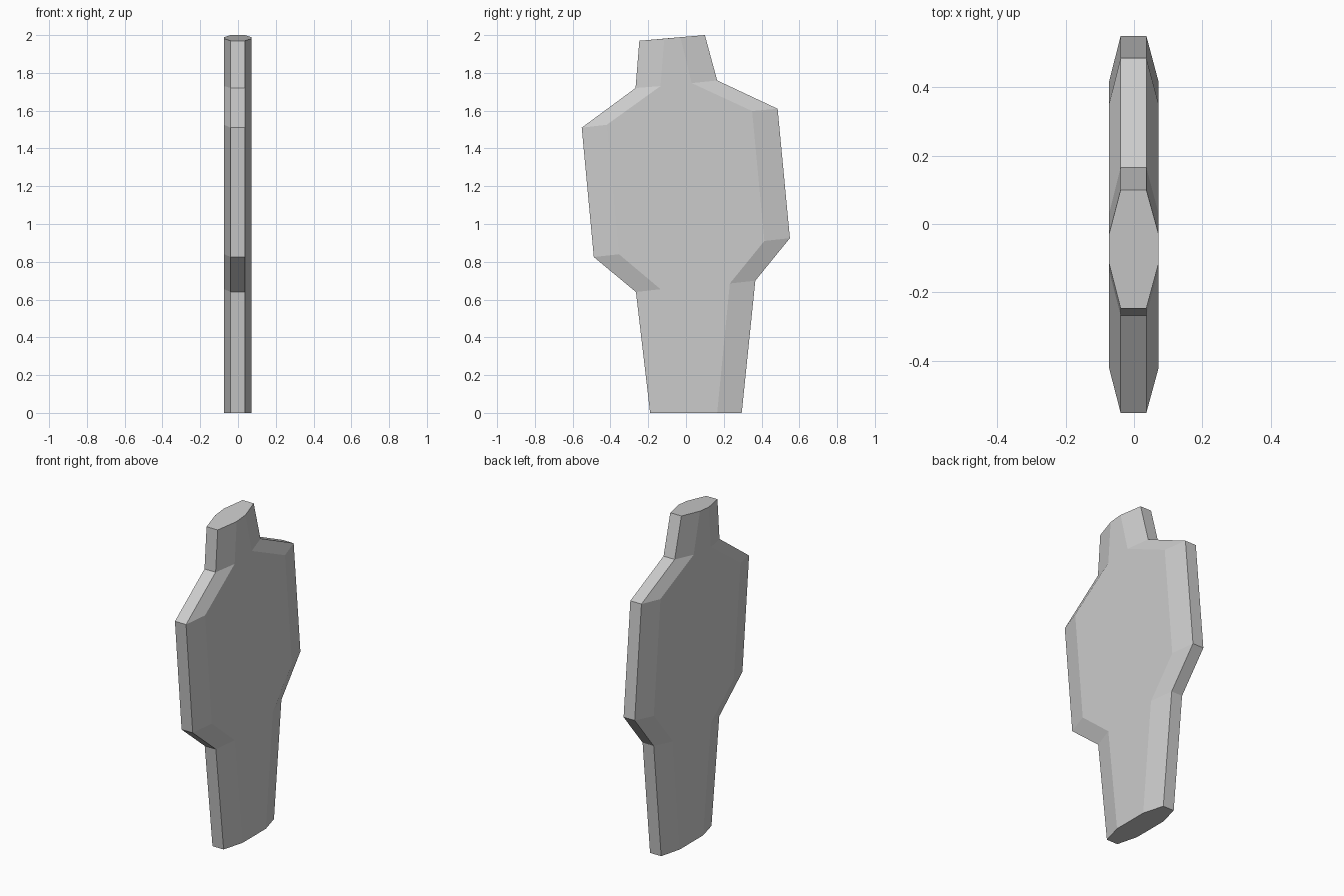
import bpy, bmesh

if "Cube" in bpy.data.objects:
    bpy.data.objects.remove(bpy.data.objects["Cube"])

# Outer silhouette in (y, z): starts at bottom left, runs counter-clockwise
outer = [(-0.19, 0), (0.295, 0), (0.367, 0.70), (0.55, 0.925),
         (0.485, 1.61), (0.165, 1.76), (0.10, 2.0), (-0.247, 1.97),
         (-0.267, 1.72), (-0.552, 1.51), (-0.488, 0.825), (-0.265, 0.64)]

# Raised flat of both broad sides, same order
inner = [(-0.06, 0), (0.165, 0), (0.232, 0.685), (0.415, 0.91),
         (0.35, 1.598), (0.03, 1.746), (-0.03, 1.989), (-0.115, 1.981),
         (-0.135, 1.73), (-0.42, 1.525), (-0.355, 0.84), (-0.135, 0.655)]

# Four stacked outlines across the thickness
layers = [(-0.073, inner), (-0.039, outer), (0.036, outer), (0.072, inner)]
CAPS = (0, 6)  # bottom and top edges stay unbevelled, as single flat caps

bm = bmesh.new()
loops = [[bm.verts.new((x, y, z)) for y, z in outline] for x, outline in layers]
n = len(outer)

# Broad flat sides
bm.faces.new(loops[0])
bm.faces.new(loops[-1])

# Chamfers and rim
for i in range(n):
    j = (i + 1) % n
    if i in CAPS:
        bm.faces.new([l[i] for l in loops] + [l[j] for l in reversed(loops)])
    else:
        for a, b in zip(loops, loops[1:]):
            bm.faces.new((a[i], a[j], b[j], b[i]))

bmesh.ops.recalc_face_normals(bm, faces=bm.faces)
mesh = bpy.data.meshes.new("standing_slab")
bm.to_mesh(mesh)
bm.free()
slab = bpy.data.objects.new("standing_slab", mesh)
bpy.context.collection.objects.link(slab)
